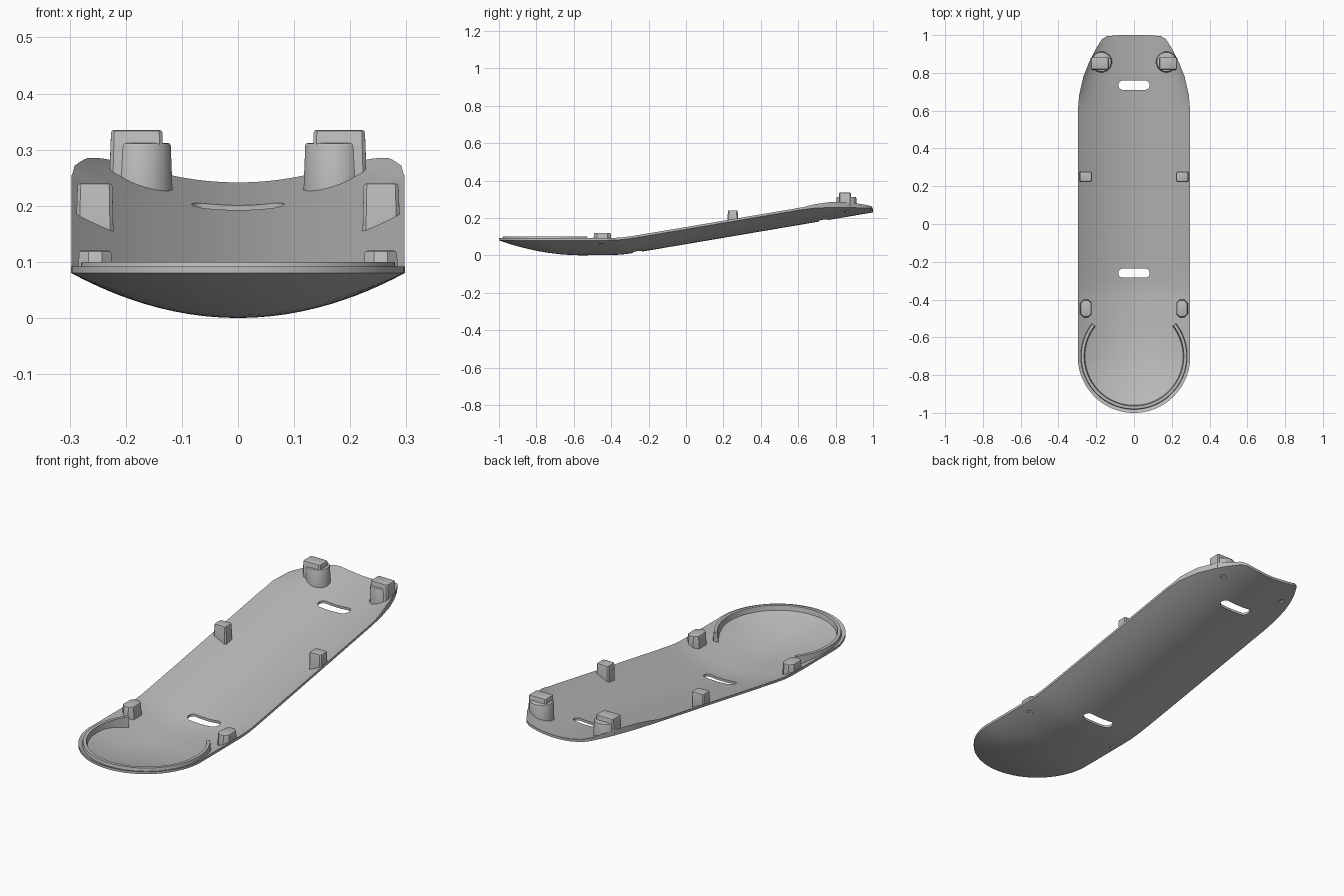
import bpy, bmesh, math
from mathutils import Matrix

cube = bpy.data.objects.get("Cube")
if cube:
    bpy.data.objects.remove(cube, do_unlink=True)

grey = bpy.data.materials.new("plain grey")
grey.use_nodes = True
COLOUR = (0.5, 0.5, 0.5, 1)
grey.diffuse_color = COLOUR
grey.node_tree.nodes["Principled BSDF"].inputs["Base Color"].default_value = COLOUR

THICK = 0.012
TAIL = [(0.6, 0.297), (0.68, 0.291), (0.78, 0.268), (0.86, 0.236),
        (0.92, 0.206), (0.978, 0.17), (0.994, 0.145), (1.0, 0.08)]


def half_width(y):
    """Plan outline: round nose, straight sides, tapered tail."""
    if y < -0.7:
        return 0.298 * math.sqrt(max(0.0002, 1 - ((y + 0.7) / 0.3) ** 2))
    for (y0, w0), (y1, w1) in zip(TAIL, TAIL[1:]):
        if y0 <= y <= y1:
            return w0 + (w1 - w0) * (y - y0) / (y1 - y0)
    return TAIL[0][1]


def keel(y):
    """Height of the underside along the centre line."""
    if y < -0.55:
        return 0.08 * ((-0.55 - y) / 0.45) ** 2
    d = y + 0.35
    return 0.17 * (d + math.sqrt(d * d + 0.002)) / 2


def under(x, y):
    w = half_width(y)
    if y < -0.55:
        return keel(y) + (0.08 - keel(y)) * (x / w) ** 2
    return keel(y) + 0.08 * (x / 0.298) ** 2


def thickness(u, y):
    """The tail's side edges thicken into a low wall."""
    bump = max(0, math.sin(math.pi * (y - 0.62) / 0.38)) if y > 0.62 else 0
    return THICK + 0.017 * bump * abs(u) ** 10


def finish(name, bm, angle=35):
    bmesh.ops.recalc_face_normals(bm, faces=bm.faces)
    mesh = bpy.data.meshes.new(name)
    bm.to_mesh(mesh)
    bm.free()
    mesh.materials.append(grey)
    obj = bpy.data.objects.new(name, mesh)
    bpy.context.collection.objects.link(obj)
    smooth(obj, angle)
    return obj


def smooth(obj, angle):
    bpy.ops.object.select_all(action='DESELECT')
    obj.select_set(True)
    bpy.context.view_layer.objects.active = obj
    bpy.ops.object.shade_smooth_by_angle(angle=math.radians(angle))


# Curved shell: upper and lower skins joined by an edge wall
rows = [-0.7 - 0.3 * math.cos(math.pi / 2 * i / 24) for i in range(24)]
rows += [-0.7 + 1.3 * i / 36 for i in range(36)]
for (y0, _), (y1, _) in zip(TAIL, TAIL[1:]):
    rows += [y0 + (y1 - y0) * i / 3 for i in range(3)]
rows.append(1.0)
N = 32
bm = bmesh.new()
skins = []
for upper in (False, True):
    grid = []
    for y in rows:
        line = []
        for j in range(N + 1):
            u = math.sin(math.pi * (j / N - 0.5))
            x = u * half_width(y)
            z = under(x, y) + (thickness(u, y) if upper else 0)
            line.append(bm.verts.new((x, y, z)))
        grid.append(line)
    for a, b in zip(grid, grid[1:]):
        for j in range(N):
            bm.faces.new((a[j], a[j + 1], b[j + 1], b[j]))
    skins.append(grid)
lower, top = [g[0] + [r[-1] for r in g[1:]] + g[-1][-2::-1] + [r[0] for r in g[-2:0:-1]]
              for g in skins]
for i in range(len(lower)):
    k = (i + 1) % len(lower)
    bm.faces.new((lower[i], lower[k], top[k], top[i]))
shell = finish("shell", bm)


def cut(plan, z0, z1):
    """Remove an upright prism from the shell."""
    bm = bmesh.new()
    lo = [bm.verts.new((x, y, z0)) for x, y in plan]
    hi = [bm.verts.new((x, y, z1)) for x, y in plan]
    bm.faces.new(lo)
    bm.faces.new(hi)
    for i in range(len(plan)):
        k = (i + 1) % len(plan)
        bm.faces.new((lo[i], lo[k], hi[k], hi[i]))
    cutter = finish("cutter", bm)
    cutter.hide_render = True
    mod = shell.modifiers.new("cut", 'BOOLEAN')
    mod.operation = 'DIFFERENCE'
    mod.solver = 'EXACT'
    mod.object = cutter
    bpy.context.view_layer.objects.active = shell
    bpy.ops.object.modifier_apply(modifier=mod.name)
    bpy.data.objects.remove(cutter, do_unlink=True)


def ring(cx, cy, r, n=16, stretch=0.0):
    """Circle, or a capsule when stretched along x."""
    pts = []
    for i in range(n):
        a = 2 * math.pi * (i + 0.5) / n
        pts.append((cx + r * math.cos(a) + math.copysign(stretch, math.cos(a)),
                    cy + r * math.sin(a)))
    return pts


# Two strap slots and four screw holes
for y in (-0.26, 0.735):
    cut(ring(0, y, 0.025, 16, 0.058), -0.5, 1)
for side in (-1, 1):
    for x, y in ((0.25, -0.455), (0.175, 0.86)):
        cut(ring(side * x, y, 0.014, 12), -0.5, 1)
smooth(shell, 35)


def lug(name, plan, z_top, taper=0.94, soft=0.005):
    """Upright post on the shell, foot following the curve; one per side."""
    cx = sum(p[0] for p in plan) / len(plan)
    cy = sum(p[1] for p in plan) / len(plan)
    for side, label in ((1, "left"), (-1, "right")):
        bm = bmesh.new()
        foot = [bm.verts.new((side * x, y, under(x, y) + 0.006)) for x, y in plan]
        head = [bm.verts.new((side * (cx + (x - cx) * taper), cy + (y - cy) * taper, z_top))
                for x, y in plan]
        bm.faces.new(foot)
        cap = bm.faces.new(head)
        for i in range(len(plan)):
            k = (i + 1) % len(plan)
            bm.faces.new((foot[i], foot[k], head[k], head[i]))
        bmesh.ops.bevel(bm, geom=list(cap.edges), offset=soft, segments=2,
                        affect='EDGES', profile=0.5)
        finish(label + "_" + name, bm)


def block(x0, x1, y0, y1, c=0.006):
    """Rectangle with clipped corners."""
    return [(x0 + c, y0), (x1 - c, y0), (x1, y0 + c), (x1, y1 - c),
            (x1 - c, y1), (x0 + c, y1), (x0, y1 - c), (x0, y0 + c)]


# Side lugs, front to back
lug("front_lug", block(0.224, 0.285, -0.495, -0.4, 0.018), 0.12)
lug("middle_lug", block(0.222, 0.288, 0.222, 0.278), 0.24)
lug("rear_lug", block(0.132, 0.229, 0.816, 0.884), 0.335)
lug("rear_boss", ring(0.172, 0.858, 0.056, 20), 0.312)

# Raised rim around the round nose
bm = bmesh.new()
SWEEP = math.radians(38)
loops = []
STEPS = 72
for i in range(STEPS + 1):
    a = -SWEEP + (math.pi + 2 * SWEEP) * i / STEPS
    loop = []
    for r, raised in ((0.283, False), (0.279, True), (0.264, True), (0.258, False)):
        x, y = r * math.cos(a), -0.7 - r * math.sin(a)
        loop.append(bm.verts.new((x, y, 0.1 if raised else under(x, y) + 0.005)))
    loops.append(loop)
for a, b in zip(loops, loops[1:]):
    for j in range(4):
        k = (j + 1) % 4
        bm.faces.new((a[j], a[k], b[k], b[j]))
bm.faces.new(loops[0])
bm.faces.new(loops[-1])
finish("nose_rim", bm)
